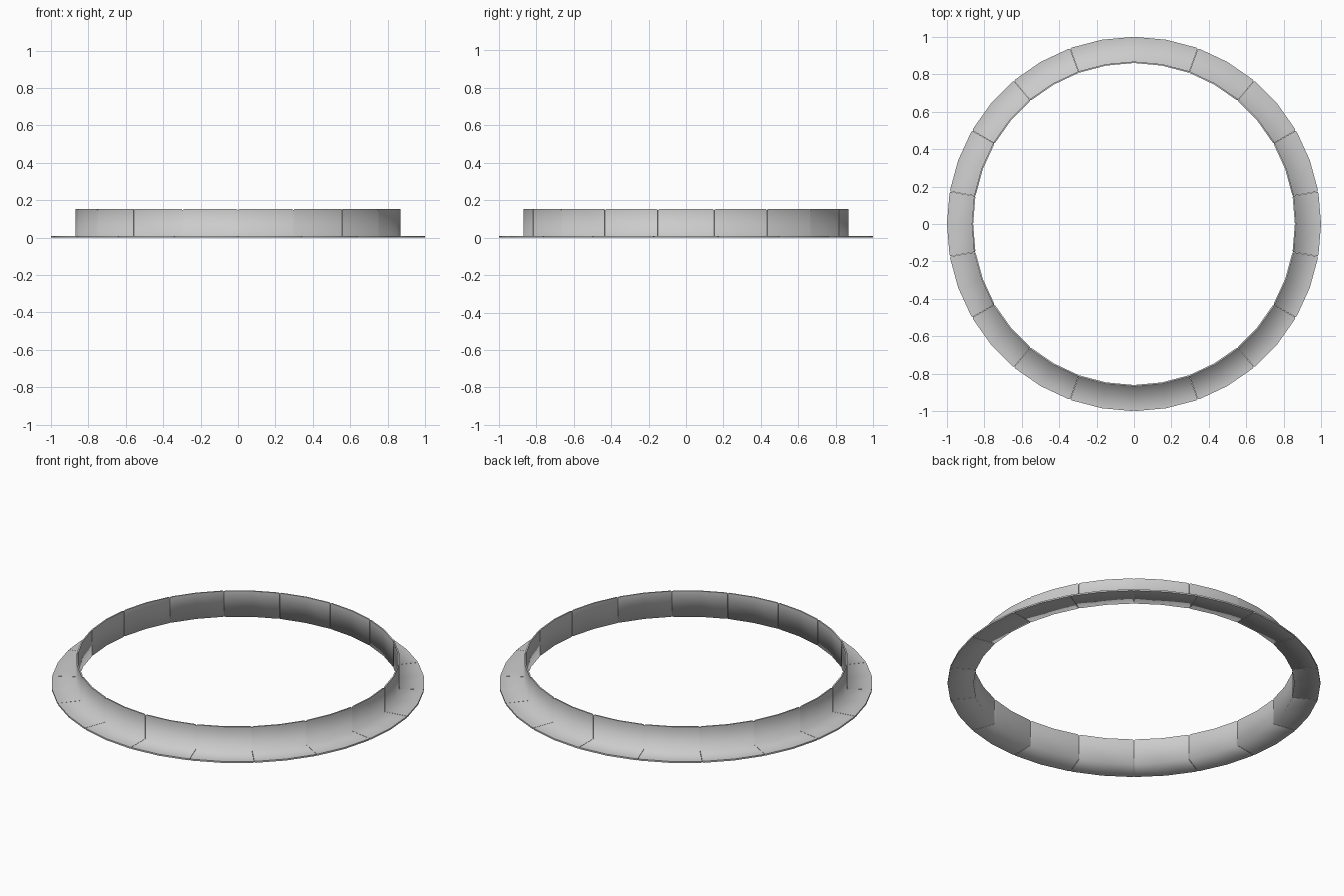
import bpy, bmesh
from math import radians, sin, cos

if "Cube" in bpy.data.objects:
    bpy.data.objects.remove(bpy.data.objects["Cube"])

SEGMENTS = 18
STEP = 360 / SEGMENTS

# L-shaped cross-section (radius, height); end version is slightly chamfered
FULL = [(1.0, 0), (0.86, 0), (0.86, 0.152), (0.868, 0.152), (0.868, 0.009), (1.0, 0.009)]
END = [(0.996, 0), (0.863, 0), (0.863, 0.147), (0.868, 0.147), (0.868, 0.009), (0.996, 0.009)]
COLUMNS = [(-9.95, END), (-9.5, FULL), (0, FULL), (9.5, FULL), (9.95, END)]


def angle_segment_mesh():
    bm = bmesh.new()
    rings = []
    for deg, profile in COLUMNS:
        a = radians(deg)
        rings.append([bm.verts.new((r * cos(a), r * sin(a), z)) for r, z in profile])
    n = len(FULL)
    for a, b in zip(rings, rings[1:]):
        for i in range(n):
            j = (i + 1) % n
            bm.faces.new((a[i], a[j], b[j], b[i]))
    bm.faces.new(rings[0])
    bm.faces.new(rings[-1][::-1])
    bmesh.ops.recalc_face_normals(bm, faces=bm.faces)
    # soft inner corner of the L, crisp rims and ends
    soft = {v for ring in rings for v in (ring[1], ring[4])}
    for f in bm.faces:
        f.smooth = True
    for e in bm.edges:
        on_corner = e.verts[0] in soft and e.verts[1] in soft
        if e.calc_face_angle(0) > radians(40):
            e.smooth = on_corner and all(len(f.verts) == 4 for f in e.link_faces)
    mesh = bpy.data.meshes.new("ring_segment")
    bm.to_mesh(mesh)
    bm.free()
    return mesh


# Ring of separate angle pieces
mesh = angle_segment_mesh()
for k in range(SEGMENTS):
    seg = bpy.data.objects.new(f"ring_segment_{k + 1:02d}", mesh)
    seg.rotation_euler.z = radians(k * STEP)
    bpy.context.collection.objects.link(seg)
